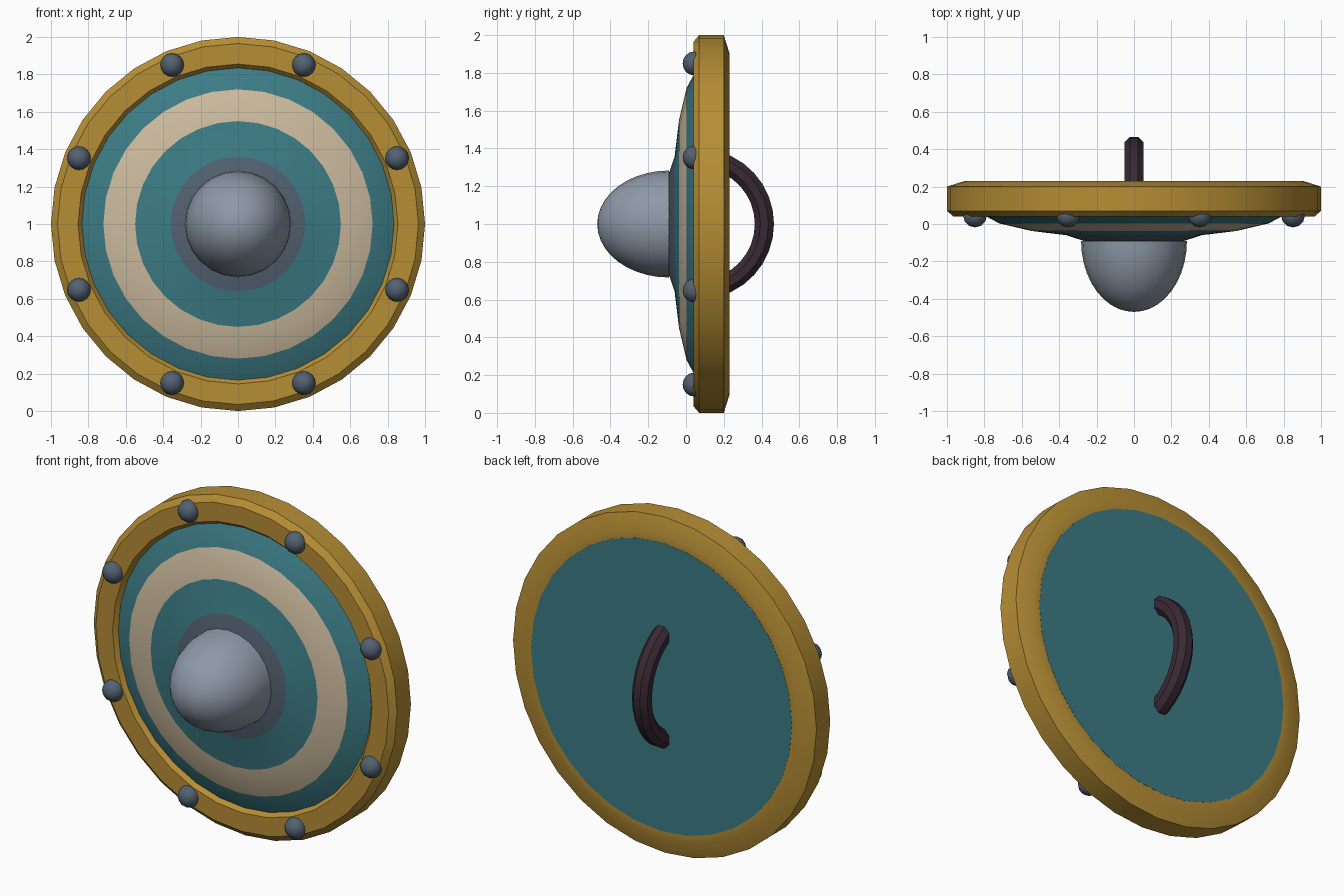
import bpy, bmesh, math

if "Cube" in bpy.data.objects:
    bpy.data.objects.remove(bpy.data.objects["Cube"])

CZ = 1.0  # height of the shield centre


def material(name, rgb):
    m = bpy.data.materials.new(name)
    m.diffuse_color = (*rgb, 1)
    m.use_nodes = True
    m.node_tree.nodes["Principled BSDF"].inputs["Base Color"].default_value = m.diffuse_color
    return m


GOLD = material("gold", (0.47, 0.27, 0.035))
TEAL = material("teal", (0.045, 0.20, 0.235))
CREAM = material("cream", (0.60, 0.49, 0.34))
STEEL = material("steel", (0.27, 0.32, 0.39))
SLATE = material("slate", (0.085, 0.12, 0.165))
LEATHER = material("dark leather", (0.042, 0.022, 0.035))


def finish(name, bm, mats, angle=30):
    bmesh.ops.recalc_face_normals(bm, faces=bm.faces)
    me = bpy.data.meshes.new(name)
    bm.to_mesh(me)
    bm.free()
    for m in mats:
        me.materials.append(m)
    ob = bpy.data.objects.new(name, me)
    bpy.context.collection.objects.link(ob)
    bpy.ops.object.select_all(action='DESELECT')
    ob.select_set(True)
    bpy.context.view_layer.objects.active = ob
    bpy.ops.object.shade_smooth_by_angle(angle=math.radians(angle))
    return ob


def lathe(name, profile, mats, bands=None, segs=32, closed=False, angle=30):
    """Turn (radius, y) points about the shield axis; bands gives one material per strip."""
    bm = bmesh.new()
    rings = []
    for r, y in profile:
        if r < 1e-5:
            rings.append([bm.verts.new((0, y, CZ))] * segs)
        else:
            rings.append([bm.verts.new((r * math.sin(2 * math.pi * i / segs), y,
                                        CZ + r * math.cos(2 * math.pi * i / segs)))
                          for i in range(segs)])
    for k in range(len(rings) if closed else len(rings) - 1):
        a, b = rings[k], rings[(k + 1) % len(rings)]
        for i in range(segs):
            j = (i + 1) % segs
            corners = list(dict.fromkeys((a[i], a[j], b[j], b[i])))
            f = bm.faces.new(corners)
            f.material_index = bands[k] if bands else 0
    return finish(name, bm, mats, angle)


# Metal rim with chamfered edges
lathe("rim", [(0.83, 0.07), (0.855, 0.04), (0.965, 0.04), (1.0, 0.07),
              (1.0, 0.20), (0.905, 0.23), (0.86, 0.23), (0.83, 0.20)],
      [GOLD], closed=True, angle=22)

# Domed board with painted rings, flat at the back
lathe("board", [(0, -0.09), (0.27, -0.09), (0.36, -0.06), (0.55, -0.037), (0.72, 0.003),
                (0.845, 0.07), (0.86, 0.231), (0, 0.231)],
      [TEAL, CREAM, SLATE], bands=[2, 2, 0, 1, 0, 0, 0])

# Central boss, half an ellipsoid with a closed base
N = 10
dome = [(0.283 * math.cos(math.pi / 2 * i / N), -0.09 - 0.38 * math.sin(math.pi / 2 * i / N))
        for i in range(N + 1)]
lathe("boss", [(0, -0.08)] + dome, [STEEL], segs=24, angle=40)

# Eight round studs on the rim
for k in range(8):
    a = math.radians(22.5 + 45 * k)
    bm = bmesh.new()
    bmesh.ops.create_uvsphere(bm, u_segments=12, v_segments=8, radius=0.063)
    bmesh.ops.scale(bm, vec=(1, 0.95, 1), verts=bm.verts)
    bmesh.ops.translate(bm, vec=(0.92 * math.cos(a), 0.042, CZ + 0.92 * math.sin(a)),
                        verts=bm.verts)
    finish(f"stud_{k + 1}", bm, [SLATE], 50)

# Curved grip on the back: an eight-sided tube swept along an arc
bm = bmesh.new()
STEPS, SIDES, ARC, TUBE, CY = 14, 8, 0.348, 0.055, 0.067
rings = []
for i in range(STEPS + 1):
    t = math.radians(-75 + 150 * i / STEPS)
    ring = []
    for s in range(SIDES):
        p = 2 * math.pi * (s + 0.5) / SIDES
        r = ARC + TUBE * math.cos(p)
        ring.append(bm.verts.new((TUBE * math.sin(p), CY + r * math.cos(t),
                                  CZ + r * math.sin(t))))
    rings.append(ring)
for a, b in zip(rings, rings[1:]):
    for s in range(SIDES):
        n = (s + 1) % SIDES
        bm.faces.new((a[s], a[n], b[n], b[s]))
bm.faces.new(rings[0])
bm.faces.new(rings[-1])
finish("grip", bm, [LEATHER])
